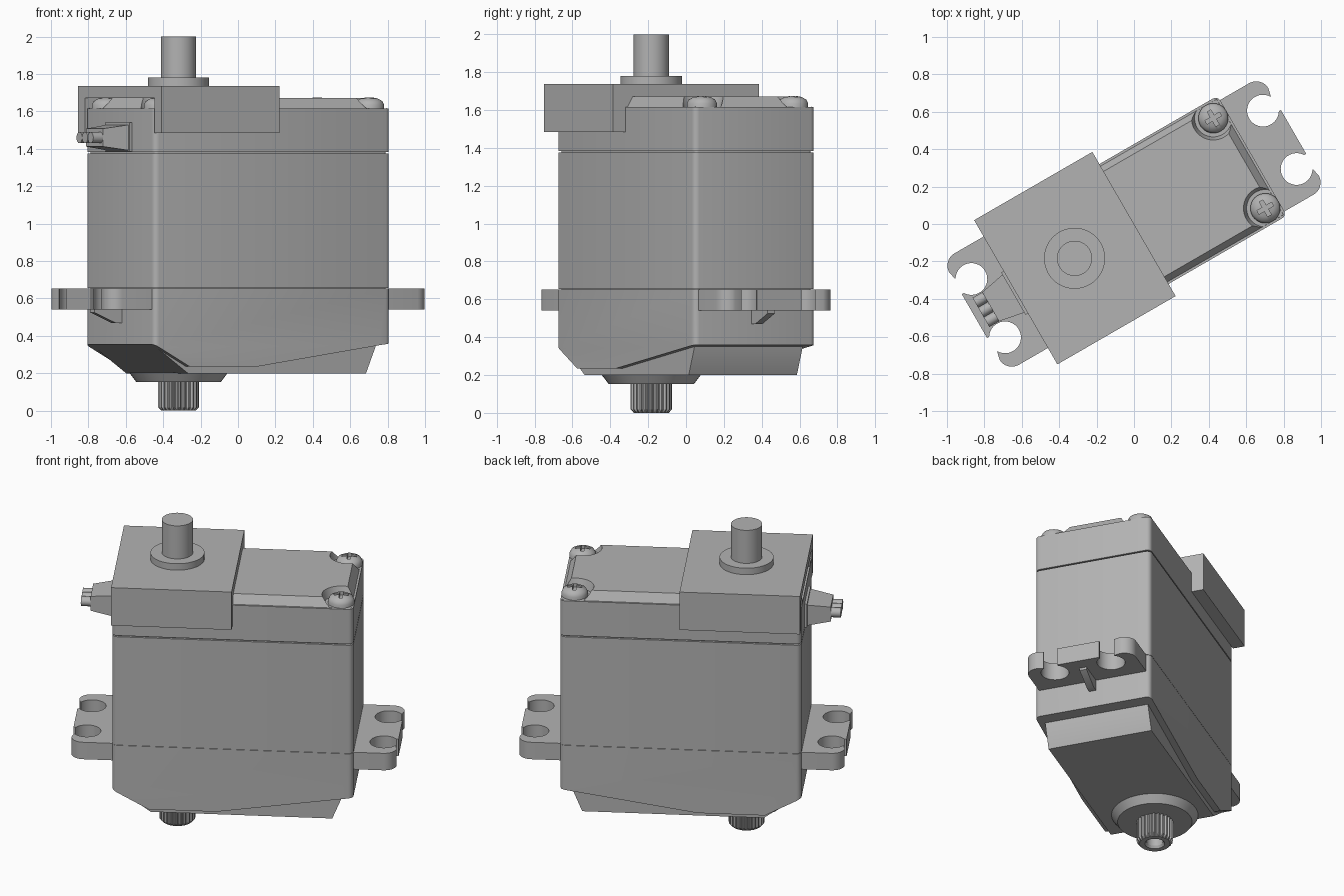
import bpy, bmesh
from math import sin, cos, pi, radians
from mathutils import Matrix, Vector

if "Cube" in bpy.data.objects:
    bpy.data.objects.remove(bpy.data.objects["Cube"])

GREY = (0.45, 0.45, 0.45, 1)
grey = bpy.data.materials.new("plain grey")
grey.use_nodes = True
grey.diffuse_color = GREY
grey.node_tree.nodes["Principled BSDF"].inputs["Base Color"].default_value = GREY

# The whole unit is built along x, then turned about z
TURN = Matrix.Rotation(radians(30), 4, 'Z')
L, W = 0.73, 0.37          # half length and half width of the case
SHAFT = -0.367             # output axis


def loft(name, rings, round_corners=0, smooth=True):
    """Skin a list of equal-length rings and cap both ends."""
    bm = bmesh.new()
    loops = [[bm.verts.new(p) for p in ring] for ring in rings]
    n = len(loops[0])
    for a, b in zip(loops, loops[1:]):
        for i in range(n):
            j = (i + 1) % n
            bm.faces.new((a[i], a[j], b[j], b[i]))
    bm.faces.new(loops[0][::-1])
    bm.faces.new(loops[-1])
    if round_corners:
        upright = [e for e in bm.edges
                   if (e.verts[0].co - e.verts[1].co).xy.length < 1e-4]
        bmesh.ops.bevel(bm, geom=upright, offset=round_corners, segments=4,
                        profile=0.5, affect='EDGES')
    bmesh.ops.recalc_face_normals(bm, faces=bm.faces)
    bm.transform(TURN)
    mesh = bpy.data.meshes.new(name)
    bm.to_mesh(mesh)
    bm.free()
    mesh.materials.append(grey)
    obj = bpy.data.objects.new(name, mesh)
    bpy.context.collection.objects.link(obj)
    if smooth:
        bpy.ops.object.select_all(action='DESELECT')
        obj.select_set(True)
        bpy.context.view_layer.objects.active = obj
        bpy.ops.object.shade_smooth_by_angle(angle=radians(35))
    return obj


def rect(x0, x1, y0, y1, z):
    return [(x0, y0, z), (x1, y0, z), (x1, y1, z), (x0, y1, z)]


def box(name, x0, x1, y0, y1, z0, z1, r=0):
    return loft(name, [rect(x0, x1, y0, y1, z) for z in (z0, z1)], r, r > 0)


def circle(r, z, x=0, y=0, n=48):
    return [(x + r * cos(2 * pi * i / n), y + r * sin(2 * pi * i / n), z)
            for i in range(n)]


def turned(name, profile, x, y=0, n=48):
    return loft(name, [circle(r, z, x, y, n) for r, z in profile])


def along_y(name, profile, y, r=0):
    return loft(name, [[(px, s * y, pz) for px, pz in profile] for s in (-1, 1)], r)


def cut(obj, cutter):
    mod = obj.modifiers.new("cut", 'BOOLEAN')
    mod.operation = 'DIFFERENCE'
    mod.solver = 'EXACT'
    mod.object = cutter
    bpy.context.view_layer.objects.active = obj
    bpy.ops.object.modifier_apply(modifier=mod.name)
    bpy.data.objects.remove(cutter)


# Case: lower, middle and upper shells with a thin seam
along_y("lower_case", [(-L, 0.355), (-0.51, 0.235), (-0.1, 0.235), (0.66, 0.35),
                       (L, 0.36), (L, 0.653), (-L, 0.653)], W, 0.03)
box("middle_case", -L, L, -W, W, 0.655, 1.376, 0.03)
box("seam_core", -L + .015, L - .015, -W + .015, W - .015, 0.64, 1.4, 0.02)
box("upper_case", -L, L, -W, W, 1.384, 1.615, 0.03)

# Sloped gear cover under the case
along_y("gear_cover", [(-0.69, 0.335), (-0.5, 0.2), (0.6, 0.2), (0.66, 0.345),
                       (0.66, 0.37), (-0.69, 0.37)], 0.33)

# Lid with corner pockets for the screws
lid = loft("lid", [rect(-.72, .72, -.36, .36, 1.61),
                   rect(-.68, .68, -.325, .325, 1.672)], smooth=False)
for sx in (-1, 1):
    for sy in (-1, 1):
        x, y = sx * 0.65, sy * 0.278
        cut(lid, turned("pocket_cutter", [(0.1, 1.616), (0.125, 1.7)], x, y))
        side = "left" if sy > 0 else "right"
        end = "far" if sx > 0 else "near"
        screw = turned(f"screw_{end}_{side}", [(0.08, 1.6), (0.08, 1.635), (0.07, 1.655),
                                               (0.045, 1.669), (0.015, 1.675)], x, y, 32)
        for a, b in ((0.045, 0.011), (0.011, 0.045)):
            cut(screw, box("slot_cutter", x - a, x + a, y - b, y + b, 1.645, 1.7))

# Block clamped over the top, open at the cable end
BW, B0, B1 = 0.445, 1.485, 1.737
box("top_block", -0.55, 0, -BW, BW, B0, B1)
box("top_block_roof", -L, -0.55, -BW, BW, 1.673, B1)
for s, side in ((1, "left"), (-1, "right")):
    y0, y1 = sorted((s * W, s * BW))
    box(f"top_block_wall_{side}", -L, -0.55, y0, y1, B0, 1.673)
turned("collar", [(0.163, 1.73), (0.163, 1.78)], SHAFT)
turned("top_shaft", [(0.094, 1.77), (0.094, 2.0)], SHAFT)

# Output boss and splined shaft with a bore
turned("output_boss", [(0.225, 0.152), (0.265, 0.205)], SHAFT)
TEETH = 24


def spline_ring(r, z, depth):
    n = TEETH * 4
    return [(SHAFT + (r - depth * (i % 4 > 1)) * cos(2 * pi * i / n),
             (r - depth * (i % 4 > 1)) * sin(2 * pi * i / n), z) for i in range(n)]


loft("output_spline", [spline_ring(r, z, d) for r, z, d in (
    (0.05, 0.1, 0), (0.05, 0.015, 0), (0.06, 0, 0), (0.092, 0, 0),
    (0.109, 0.018, 0.012), (0.109, 0.16, 0.012))], smooth=False)


# Mounting tabs with keyhole slots open to the end
def arc(cx, cy, r, a0, a1, n):
    return [(cx + r * cos(radians(a0 + (a1 - a0) * i / n)),
             cy + r * sin(radians(a0 + (a1 - a0) * i / n))) for i in range(n + 1)]


END, TW, R = 0.985, 0.344, 0.075
half = [(END, 0.135)] + arc(0.9, 0.18, 0.085, -32, -328, 28) + [(END - .01, 0.225)]
half += arc(END - R, TW - R, R, 0, 90, 8) + [(L - 0.03, TW)]
outline = [(x, -y) for x, y in reversed(half)] + half
for s, end in ((1, "far"), (-1, "near")):
    loft(f"mounting_tab_{end}", [[(s * x, y, z) for x, y in outline]
                                 for z in (0.54, 0.653)])
    along_y(f"tab_rib_{end}", [(s * 0.7, 0.47), (s * 0.77, 0.47), (s * 0.9, 0.525),
                               (s * 0.9, 0.545), (s * 0.7, 0.545)], 0.022)

# Cable strain relief and three leads
box("cable_flange", -0.745, -0.72, -0.13, 0.13, 1.385, 1.54)
loft("cable_relief", [[(x, y, z) for y, z in ((-w, 1.46 - h), (w, 1.46 - h),
                                              (w, 1.46 + h), (-w, 1.46 + h))]
                      for x, w, h in ((-0.73, 0.12, 0.07), (-0.885, 0.09, 0.048))],
     smooth=False)
for i, side in enumerate(("right", "middle", "left")):
    y = (i - 1) * 0.06
    loft(f"lead_{side}", [[(x, y + p[0], 1.46 + p[1]) for p in circle(0.03, 0, n=16)]
                          for x in (-0.87, -0.945)])
